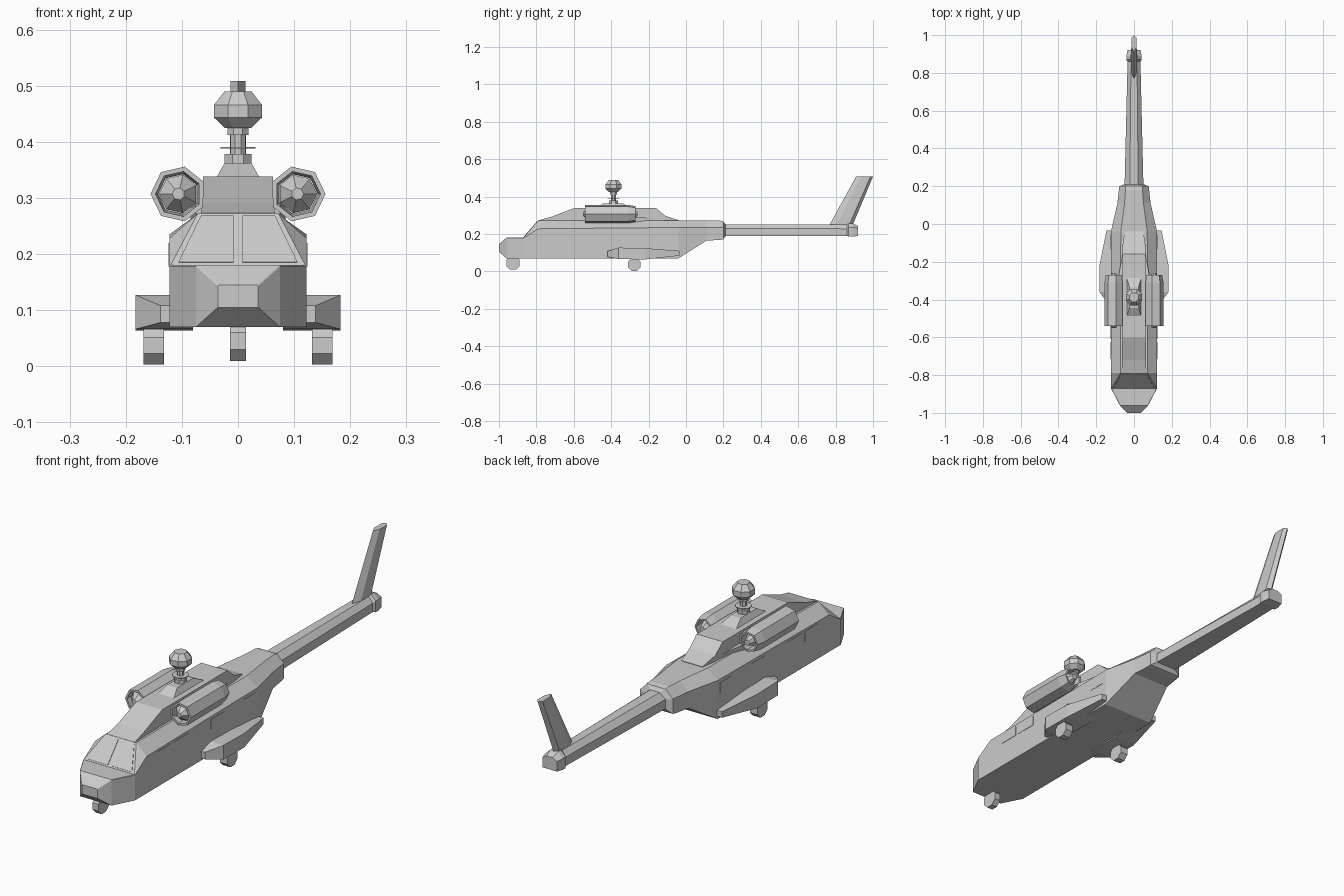
import bpy, bmesh
from math import cos, sin, pi

if "Cube" in bpy.data.objects:
    bpy.data.objects.remove(bpy.data.objects["Cube"])


def loft(name, rings, cap=True, mirror=False):
    """Skin a list of equal-length point rings into one flat-shaded object."""
    bm = bmesh.new()
    vs = [[bm.verts.new(p) for p in r] for r in rings]
    n = len(rings[0])
    for a, b in zip(vs, vs[1:]):
        for i in range(n):
            j = (i + 1) % n
            bm.faces.new((a[i], a[j], b[j], b[i]))
    if cap:
        bm.faces.new(vs[0][::-1])
        bm.faces.new(vs[-1])
    bmesh.ops.remove_doubles(bm, verts=bm.verts[:], dist=0.0002)
    bmesh.ops.recalc_face_normals(bm, faces=bm.faces[:])
    me = bpy.data.meshes.new(name)
    bm.to_mesh(me)
    bm.free()
    ob = bpy.data.objects.new(name, me)
    bpy.context.collection.objects.link(ob)
    if mirror:
        ob.modifiers.new("mirror", 'MIRROR')
    return ob


def hull(y, w, zb, zm, t, zt):
    """Six-sided hull section: flat floor, upright walls, sloped shoulders."""
    return [(-w, y, zb), (w, y, zb), (w, y, zm), (t, y, zt), (-t, y, zt), (-w, y, zm)]


def box_ring(y, x0, x1, z0, z1):
    return [(x0, y, z0), (x1, y, z0), (x1, y, z1), (x0, y, z1)]


def ring_y(cx, y, cz, r, n=7):
    return [(cx + r * cos(2 * pi * i / n), y, cz + r * sin(2 * pi * i / n)) for i in range(n)]


def ring_z(cy, z, r, n=8):
    return [(r * cos(2 * pi * (i + .5) / n), cy + r * sin(2 * pi * (i + .5) / n), z) for i in range(n)]


def ring_x(x, cy, cz, r, n=8):
    return [(x, cy + r * cos(2 * pi * (i + .5) / n), cz + r * sin(2 * pi * (i + .5) / n)) for i in range(n)]


# Main hull from nose to tail collar
loft("fuselage", [hull(*s) for s in (
    (-1.0, .036, .105, .143, .034, .145),
    (-.96, .075, .07, .178, .073, .18),
    (-.87, .122, .07, .178, .12, .18),
    (-.79, .122, .07, .228, .072, .272),
    (-.04, .122, .07, .235, .07, .272),
    (.11, .088, .165, .235, .05, .272),
    (.18, .08, .168, .235, .045, .272),
    (.20, .078, .172, .235, .045, .268),
    (.21, .052, .188, .23, .022, .253))])

# Roof hump
loft("roof_housing", [box_ring(y, -w, w, .255, z) for y, w, z in (
    (-.79, .066, .273), (-.72, .063, .292), (-.60, .062, .338),
    (-.16, .062, .338), (-.11, .06, .297), (-.04, .05, .274))])

# Tail boom with end block
loft("tail_boom", [hull(*s) for s in (
    (.20, .05, .19, .23, .022, .252),
    (.86, .034, .19, .228, .016, .252),
    (.87, .041, .187, .235, .018, .257),
    (.89, .041, .187, .235, .018, .257),
    (.92, .034, .189, .232, .014, .243))])


# Swept tail fin
def fin_ring(z, y0, y1, t):
    c = (y1 - y0) * .3
    return [(0, y0, z), (t, y0 + c, z), (t, y1 - c * .5, z),
            (0, y1, z), (-t, y1 - c * .5, z), (-t, y0 + c, z)]


loft("tail_fin", [fin_ring(.245, .765, .89, .016), fin_ring(.508, .91, 1.0, .013)])

# Rotor pedestal, mast and head
loft("rotor_pedestal", [
    [(-w, y0, z), (w, y0, z), (w, y1, z), (-w, y1, z)]
    for z, w, y0, y1 in ((.33, .042, -.50, -.27), (.362, .024, -.445, -.335))])
loft("rotor_mast", [ring_z(-.388, z, r) for z, r in (
    (.355, .026), (.378, .026), (.378, .014), (.388, .014), (.388, .034), (.391, .034),
    (.391, .014), (.412, .014), (.412, .02), (.425, .02), (.425, .026),
    (.443, .046), (.466, .046), (.49, .026))])

# Engines: open seven-sided cowls with pointed cores
ex, ez = .106, .307
loft("engine_cowl", [ring_y(ex, y, ez, r) for y, r in (
    (-.54, .041), (-.54, .05), (-.31, .05), (-.27, .043), (-.27, .036), (-.54, .041))],
    cap=False, mirror=True)
loft("engine_core", [ring_y(ex, y, ez, r) for y, r in (
    (-.55, .011), (-.52, .035), (-.31, .033), (-.26, .012))], mirror=True)
# Faired mount between engine and roof
loft("engine_mount", [box_ring(y, .05, x, .255, z) for y, x, z in (
    (-.53, .075, .29), (-.30, .085, .29), (-.16, .062, .285))], mirror=True)

# Side sponsons
loft("sponson", [box_ring(y, .08, x, z0, z1) for y, x, z0, z1 in (
    (-.42, .138, .078, .108), (-.36, .183, .066, .127),
    (-.22, .183, .064, .124), (-.035, .146, .084, .11))], mirror=True)

# Wheels
loft("main_wheel", [ring_x(x, -.277, .037, .037) for x in (.132, .168)], mirror=True)
loft("nose_wheel", [ring_x(x, -.925, .045, .039) for x in (-.014, .014)])

# Cabin windows as thin panels on the side walls
for i, (y0, y1) in enumerate(((-.715, -.625), (-.61, -.51), (-.36, -.27), (-.135, -.055))):
    loft(f"cabin_window_{i + 1}",
         [box_ring(y, .118, .1235, .178, .22) for y in (y0, y1)], mirror=True)


# Windscreen panes lying on the sloped front
def pane(off):
    pts = ((.008, .05), (.106, .05), (.066, .95), (.008, .95))
    return [(x, -.87 + .08 * v - off, .18 + .092 * v + off) for x, v in pts]


loft("windscreen_pane", [pane(-.002), pane(.0015)], mirror=True)
